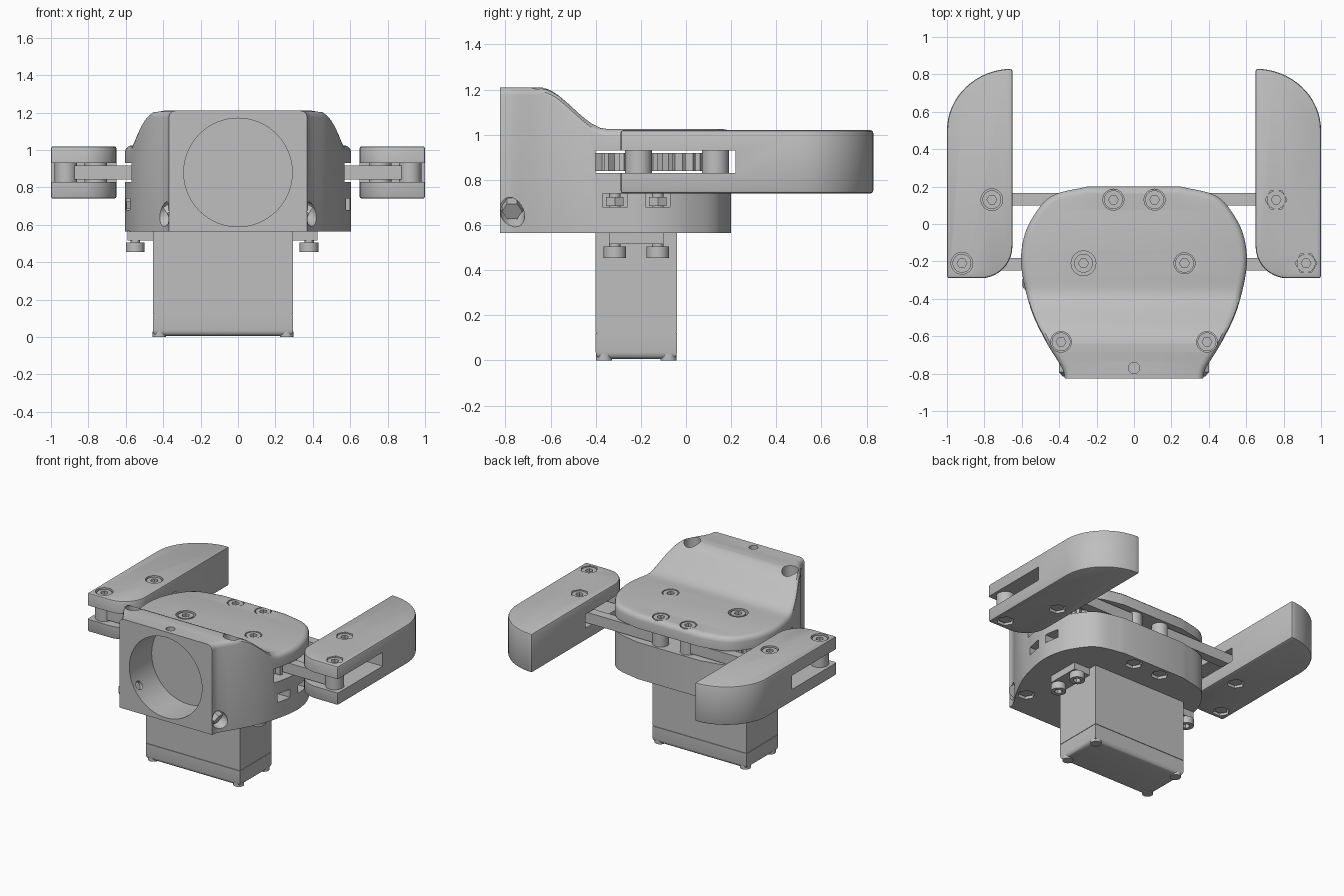
import bpy, bmesh
from math import sin, cos, pi, radians
from mathutils import Vector, Matrix

default = bpy.data.objects.get("Cube")
if default:
    bpy.data.objects.remove(default, do_unlink=True)

grey = bpy.data.materials.new("plain_grey")
grey.use_nodes = True
grey.diffuse_color = (0.52, 0.52, 0.52, 1)
grey.node_tree.nodes["Principled BSDF"].inputs["Base Color"].default_value = (0.52, 0.52, 0.52, 1)
parts = []


def finish(name, bm, keep=True):
    bmesh.ops.recalc_face_normals(bm, faces=bm.faces)
    mesh = bpy.data.meshes.new(name)
    bm.to_mesh(mesh)
    bm.free()
    mesh.materials.append(grey)
    ob = bpy.data.objects.new(name, mesh)
    bpy.context.collection.objects.link(ob)
    if keep:
        parts.append(ob)
    return ob


def prism(name, pts, z0, z1, keep=True):
    bm = bmesh.new()
    face = bm.faces.new([bm.verts.new((x, y, z0)) for x, y in pts])
    new = bmesh.ops.extrude_face_region(bm, geom=[face])["geom"]
    top = [v for v in new if isinstance(v, bmesh.types.BMVert)]
    bmesh.ops.translate(bm, verts=top, vec=(0, 0, z1 - z0))
    return finish(name, bm, keep)


def ring(r, n=32, cx=0, cy=0):
    return [(cx + r * cos(2 * pi * i / n), cy + r * sin(2 * pi * i / n)) for i in range(n)]


def rod(name, x, y, z0, z1, r, n=32, keep=True):
    return prism(name, ring(r, n, x, y), z0, z1, keep)


def box(name, x0, x1, y0, y1, z0, z1, keep=True):
    return prism(name, [(x0, y0), (x1, y0), (x1, y1), (x0, y1)], z0, z1, keep)


def aimed(ob, origin, direction):
    turn = Vector(direction).to_track_quat("Z", "Y").to_matrix().to_4x4()
    ob.data.transform(Matrix.Translation(origin) @ turn)
    return ob


def apply_mod(ob, kind, **settings):
    mod = ob.modifiers.new(kind.title(), kind)
    for key, value in settings.items():
        setattr(mod, key, value)
    bpy.context.view_layer.objects.active = ob
    bpy.ops.object.modifier_apply(modifier=mod.name)


def cut(ob, *cutters):
    for c in cutters:
        apply_mod(ob, "BOOLEAN", operation="DIFFERENCE", solver="EXACT", object=c)
        bpy.data.objects.remove(c, do_unlink=True)


def spline(pts, steps):
    p = [Vector(q) for q in pts]
    p = [2 * p[0] - p[1]] + p + [2 * p[-1] - p[-2]]
    out = []
    for a, b, c, d in zip(p, p[1:], p[2:], p[3:]):
        for k in range(steps):
            t = k / steps
            out.append(0.5 * (2 * b + (c - a) * t + (2 * a - 5 * b + 4 * c - d) * t * t
                              + (3 * b - a - 3 * c + d) * t ** 3))
    return out + [p[-2]]


# Palm housing: half outline with rounded rim and a top that steps down to the back
half = spline([(0.37, -0.825), (0.385, -0.77), (0.47, -0.63), (0.55, -0.46), (0.6, -0.25),
               (0.595, -0.1), (0.545, 0.03), (0.44, 0.15), (0.25, 0.2)], 6)


def top_height(y):
    t = min(1, max(0, (y + 0.65) / 0.3))
    return 1.21 - 0.185 * t * t * (3 - 2 * t)


def inset(i, d):
    if i == 0:
        return half[0] - Vector((d, 0))
    if i == len(half) - 1:
        return half[i] - Vector((0, d))
    t = (half[i + 1] - half[i - 1]).normalized()
    return half[i] - Vector((t.y, -t.x)) * d


bm = bmesh.new()
loops = []
rim = 0.035
for d, drop in [(0, None)] + [(rim * (1 - cos(a)), rim * (1 - sin(a))) for a in (0, pi / 6, pi / 3, pi / 2)]:
    right, left = [], []
    for i in range(len(half)):
        x, y = inset(i, d)
        z = 0.565 if drop is None else top_height(y) - drop
        right.append(bm.verts.new((x, y, z)))
        left.append(bm.verts.new((-x, y, z)))
    loops.append(right + left[::-1])
n = len(loops[0])
for low, high in zip(loops, loops[1:]):
    for i in range(n):
        j = (i + 1) % n
        bm.faces.new((low[i], low[j], high[j], high[i]))
bm.faces.new(loops[0])
cap = loops[-1]
for i in range(n // 2 - 1):
    bm.faces.new((cap[i], cap[i + 1], cap[n - 2 - i], cap[n - 1 - i]))
body = finish("palm_housing", bm)

# Linkage gap, round front socket and its radial clamp holes
socket = (0, -0.77, 0.88)
cut(body,
    box("gap", -1, 1, -0.4, 0.5, 0.83, 0.93, False),
    aimed(rod("bore", 0, 0, -0.2, 0.2, 0.29, 64, False), socket, (0, 1, 0)),
    aimed(rod("pin_hole", 0, 0, 0.2, 0.6, 0.03, 24, False), socket, (0, 0, 1)))
for s in (1, -1):
    aim = (s * cos(radians(30)), 0, -sin(radians(30)))
    cut(body,
        aimed(rod("pin_hole", 0, 0, 0.2, 0.6, 0.03, 24, False), socket, aim),
        aimed(rod("pin_recess", 0, 0, 0.39, 0.6, 0.055, 24, False), socket, aim),
        rod("corner_bore", s * 0.39, -0.63, 1.0, 1.4, 0.055, 32, False),
        rod("rear_bore", s * 0.11, 0.13, 0.985, 1.2, 0.056, 32, False),
        rod("pivot_bore", s * 0.27, -0.21, 0.985, 1.2, 0.066 if s < 0 else 0.056, 32, False),
        rod("rear_nut_pocket", s * 0.11, 0.13, 0.4, 0.62, 0.058, 6, False),
        rod("corner_nut_pocket", s * 0.39, -0.63, 0.4, 0.62, 0.058, 6, False))
    aimed(rod("clamp_screw", 0, 0, 0.31, 0.44, 0.045, 6), socket, aim)
    for y in (-0.315, -0.125):
        x0, x1 = sorted((s * 0.32, s * 0.8))
        cut(body, box("nut_slot", x0, x1, y - 0.055, y + 0.055, 0.68, 0.74, False))

# Socket head bolt, made once and shared
bolt = rod("bolt", 0, 0, -0.05, 0, 0.05, 32)
cut(bolt, rod("hex_socket", 0, 0, -0.03, 0.1, 0.026, 6, False))
parts.remove(bolt)
bolt_mesh = bolt.data
bpy.data.objects.remove(bolt, do_unlink=True)


def place_bolt(name, x, y, z, down=False):
    ob = bpy.data.objects.new(name, bolt_mesh)
    ob.location = (x, y, z)
    ob.rotation_euler = (pi if down else 0, 0, 0)
    bpy.context.collection.objects.link(ob)
    parts.append(ob)


for s, side in ((1, "left"), (-1, "right")):
    place_bolt(side + "_corner_bolt", s * 0.39, -0.63, 1.04)
    place_bolt(side + "_rear_bolt", s * 0.11, 0.13, 1.022)
    place_bolt(side + "_pivot_bolt", s * 0.27, -0.21, 1.022)
    rod(side + "_rear_post", s * 0.11, 0.13, 0.82, 0.94, 0.055)
    for x, y in ((0.11, 0.13), (0.39, -0.63)):
        rod(side + "_nut", s * x, y, 0.58, 0.63, 0.048, 6)

    # Meshing gear with driven arm, and the parallel rear arm
    teeth, gear = 24, []
    for i in range(teeth):
        for k, r in ((-0.32, 0.25), (-0.14, 0.285), (0.14, 0.285), (0.32, 0.25)):
            a = 2 * pi * (i + k + (0.5 if s < 0 else 0)) / teeth
            gear.append((s * 0.27 + s * r * cos(a), -0.21 + r * sin(a)))
    prism(side + "_gear", gear, 0.84, 0.92)
    for name, xa, xb, y in (("drive_arm", 0.27, 0.92, -0.215), ("rear_arm", 0.11, 0.76, 0.133)):
        x0, x1 = sorted((s * xa, s * xb))
        box(side + "_" + name, x0, x1, y - 0.033, y + 0.033, 0.842, 0.918)

    # Finger: rounded tip outside, rounded heel inside, slot for the arms
    outline = [(0.65, 0.83), (0.65, -0.12)]
    outline += [(0.82 - 0.17 * cos(a), -0.12 - 0.17 * sin(a)) for a in [pi / 2 * k / 10 for k in range(1, 11)]]
    outline += [(1, -0.29)]
    outline += [(0.65 + 0.35 * cos(a), 0.5 + 0.33 * sin(a)) for a in [pi / 2 * k / 16 for k in range(16)]]
    finger = prism(side + "_finger", [(s * x, y) for x, y in outline], 0.74, 1.02)
    apply_mod(finger, "BEVEL", width=0.012, segments=2, limit_method="ANGLE", angle_limit=radians(50))
    cut(finger, box("arm_slot", -1.2, 1.2, -0.5, 0.22, 0.83, 0.93, False))
    for x, y in ((0.92, -0.21), (0.76, 0.13)):
        cut(finger,
            rod("top_recess", s * x, y, 0.98, 1.2, 0.058, 6 if s > 0 else 32, False),
            rod("bottom_recess", s * x, y, 0.6, 0.78, 0.058, 6, False))
        rod(side + "_finger_post", s * x, y, 0.825, 0.935, 0.06)
        place_bolt(side + "_finger_bolt", s * x, y, 1.012)
        rod(side + "_finger_nut", s * x, y, 0.752, 0.79, 0.046, 6)

# Servo motor: main case, bottom cover, mounting ears, screws
case = box("servo_case", -0.455, 0.295, -0.4, -0.04, 0.124, 0.6)
cover = box("servo_cover", -0.455, 0.295, -0.4, -0.04, 0.006, 0.121)
low_edges = cover.data
bm = bmesh.new()
bm.from_mesh(low_edges)
bmesh.ops.bevel(bm, geom=[e for e in bm.edges if all(v.co.z < 0.05 for v in e.verts)],
                offset=0.03, segments=4, profile=0.5, affect="EDGES")
bm.to_mesh(low_edges)
bm.free()
box("servo_core", -0.45, 0.29, -0.395, -0.045, 0.1, 0.14)
for x in (-0.42, 0.26):
    for y in (-0.363, -0.077):
        rod("cover_screw", x, y, 0, 0.03, 0.036, 24)
box("servo_ears", -0.59, 0.425, -0.34, -0.1, 0.515, 0.57)
for x in (-0.55, 0.38):
    for y in (-0.315, -0.125):
        place_bolt("ear_bolt", x, y, 0.455, True)
        rod("ear_bolt_shank", x, y, 0.5, 0.74, 0.025, 20)
        rod("ear_nut", x, y, 0.685, 0.725, 0.045, 6)
rod("servo_shaft", -0.27, -0.21, 0.55, 0.95, 0.05)

# Smooth the round surfaces, keep the edges crisp
bpy.ops.object.select_all(action="DESELECT")
for ob in parts:
    ob.select_set(True)
bpy.context.view_layer.objects.active = body
bpy.ops.object.shade_smooth_by_angle(angle=radians(32))
